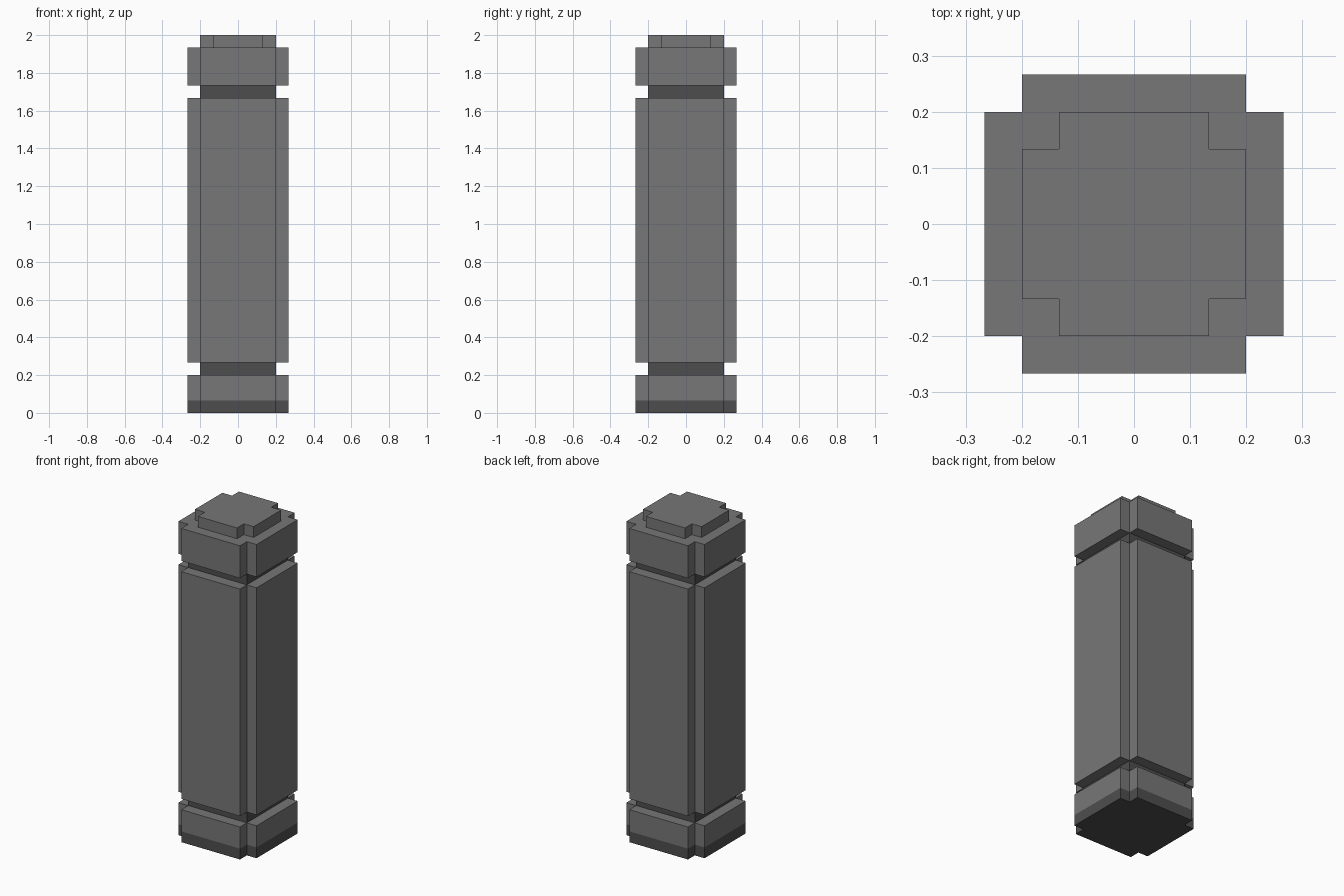
import bpy, bmesh

if "Cube" in bpy.data.objects:
    bpy.data.objects.remove(bpy.data.objects["Cube"])

U = 2 / 15 / 2  # one block step: the pillar is 30 steps tall


def material(name, v):
    m = bpy.data.materials.new(name)
    m.diffuse_color = (v, v, v, 1)
    m.use_nodes = True
    m.node_tree.nodes["Principled BSDF"].inputs["Base Color"].default_value = m.diffuse_color
    return m


LIGHT = material("light stone", 0.184)
DARK = material("dark stone", 0.076)


def slab(name, half, notch, z0, z1, mat):
    """Extruded square of the given half width, with square notches in its corners."""
    h, n = half * U, (half - notch) * U
    if notch:
        quarter = [(h, -n), (h, n), (n, n)]
    else:
        quarter = [(h, h)]
    pts = []
    for _ in range(4):
        pts += quarter
        quarter = [(-y, x) for x, y in quarter]  # turn 90 degrees
    bm = bmesh.new()
    face = bm.faces.new([bm.verts.new((x, y, z0 * U)) for x, y in pts])
    ext = bmesh.ops.extrude_face_region(bm, geom=[face])
    top = [g for g in ext["geom"] if isinstance(g, bmesh.types.BMVert)]
    bmesh.ops.translate(bm, verts=top, vec=(0, 0, (z1 - z0) * U))
    bmesh.ops.recalc_face_normals(bm, faces=bm.faces)
    me = bpy.data.meshes.new(name)
    bm.to_mesh(me)
    bm.free()
    me.materials.append(mat)
    ob = bpy.data.objects.new(name, me)
    bpy.context.collection.objects.link(ob)


# Base, shaft and capital, separated by recessed necks
slab("base_plinth", 4, 1, 0, 1, DARK)
slab("base_block", 4, 1, 1, 3, LIGHT)
slab("lower_neck", 3, 0, 3, 4, DARK)
slab("shaft", 4, 1, 4, 25, LIGHT)
slab("upper_neck", 3, 0, 25, 26, DARK)
slab("capital_block", 4, 1, 26, 29, LIGHT)
slab("top_cap", 3, 1, 29, 30, LIGHT)
